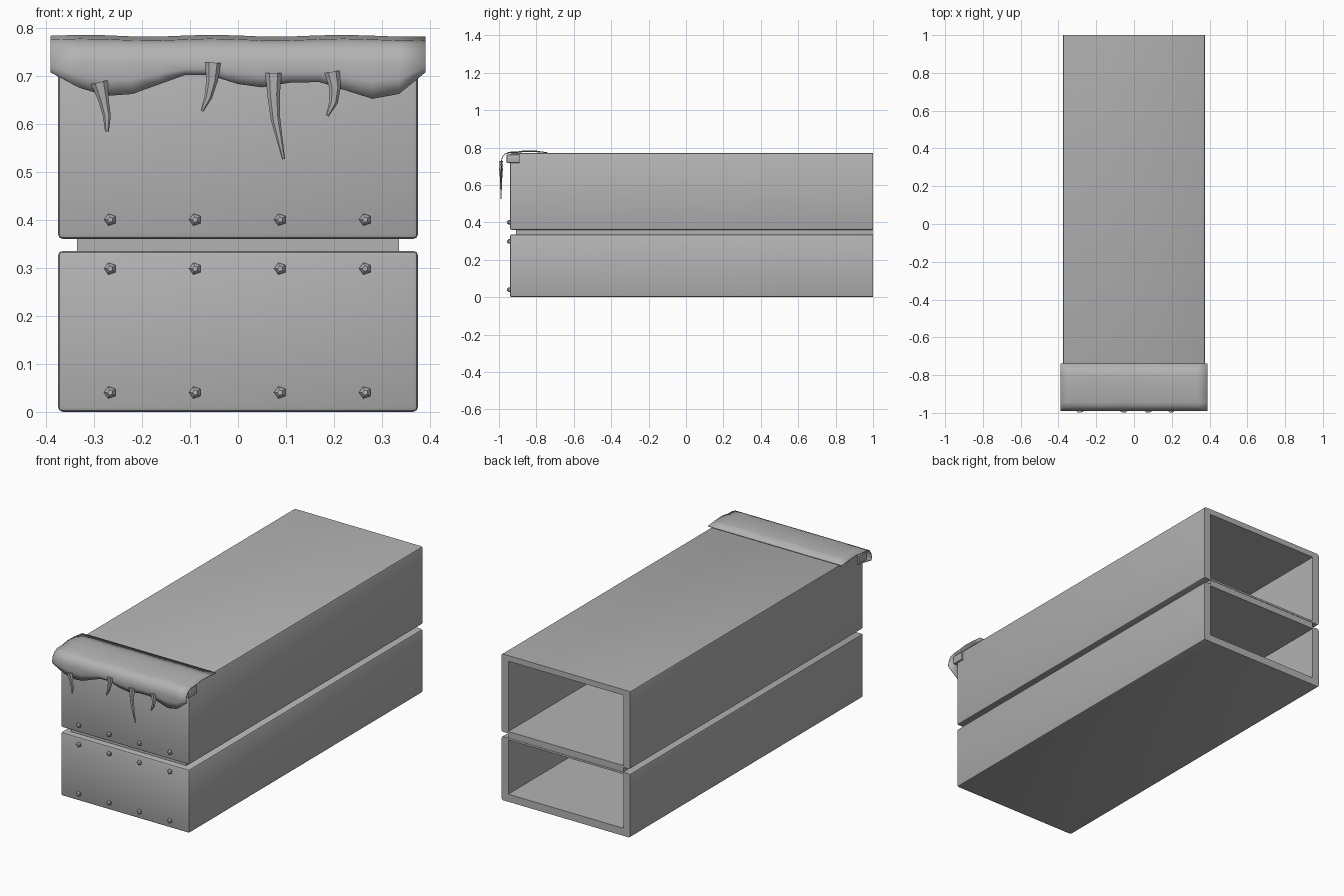
import bpy, bmesh, math
from mathutils import Vector

cube = bpy.data.objects.get("Cube")
if cube:
    bpy.data.objects.remove(cube, do_unlink=True)

grey = bpy.data.materials.new("plain grey")
grey.use_nodes = True
grey.diffuse_color = (0.45, 0.45, 0.45, 1)
grey.node_tree.nodes["Principled BSDF"].inputs["Base Color"].default_value = (0.45, 0.45, 0.45, 1)


def make(name, bm, smooth=True):
    bmesh.ops.recalc_face_normals(bm, faces=bm.faces)
    mesh = bpy.data.meshes.new(name)
    bm.to_mesh(mesh)
    bm.free()
    mesh.materials.append(grey)
    ob = bpy.data.objects.new(name, mesh)
    bpy.context.collection.objects.link(ob)
    bpy.ops.object.select_all(action='DESELECT')
    ob.select_set(True)
    bpy.context.view_layer.objects.active = ob
    if smooth:
        bpy.ops.object.shade_smooth_by_angle(angle=math.radians(35))
    return ob


def box(lo, hi, bevel=0.0):
    bm = bmesh.new()
    bmesh.ops.create_cube(bm, size=1)
    lo, hi = Vector(lo), Vector(hi)
    for v in bm.verts:
        v.co = Vector([(lo[i] + hi[i]) / 2 + v.co[i] * (hi[i] - lo[i]) for i in range(3)])
    if bevel:
        # keep the rear rim square
        edges = [e for e in bm.edges if min(v.co.y for v in e.verts) < hi.y - 0.01]
        bmesh.ops.bevel(bm, geom=edges, offset=bevel, segments=2, profile=0.5, affect='EDGES')
    return bm


def case(name, z0, z1, in0, in1):
    # bevelled block, hollowed out from the rear
    cutter = make(name + "_cutter", box((-0.335, -0.9, in0), (0.335, 1.1, in1)), False)
    ob = make(name, box((-0.375, -0.942, z0), (0.375, 1, z1), 0.01), False)
    mod = ob.modifiers.new("hollow", 'BOOLEAN')
    mod.object = cutter
    mod.solver = 'EXACT'
    bpy.ops.object.modifier_apply(modifier=mod.name)
    bpy.data.objects.remove(cutter, do_unlink=True)
    bpy.ops.object.shade_smooth_by_angle(angle=math.radians(35))


# Two stacked cases and the recessed shelf between them
case("lower_case", 0.0, 0.335, 0.04, 0.325)
case("upper_case", 0.36, 0.77, 0.37, 0.74)
make("middle_shelf", box((-0.335, -0.91, 0.328), (0.335, 0.998, 0.367)), False)

# Bar under the cloth
make("cloth_bar", box((-0.385, -0.96, 0.717), (0.385, -0.89, 0.763), 0.008))

# Five-sided bolts on the front
for row, z in enumerate((0.04, 0.298, 0.4)):
    for col in range(4):
        bm = bmesh.new()
        for y, r in ((-0.935, 0.013), (-0.948, 0.013), (-0.956, 0.006)):
            for k in range(5):
                a = math.tau * k / 5
                bm.verts.new((-0.266 + 0.177 * col - r * math.cos(a), y, z + r * math.sin(a)))
        v = list(bm.verts)
        for ring in (0, 5):
            for k in range(5):
                n = (k + 1) % 5
                bm.faces.new((v[ring + k], v[ring + n], v[ring + 5 + n], v[ring + 5 + k]))
        bm.faces.new(v[10:])
        bm.faces.new(v[:5])
        make(f"bolt_{row}_{col}", bm, False)

# Draped cloth: a side profile swept across, ending in a ragged hem
hem = [(-0.39, 0.707), (-0.33, 0.675), (-0.275, 0.658), (-0.22, 0.662), (-0.165, 0.682),
       (-0.11, 0.702), (-0.06, 0.702), (0, 0.683), (0.05, 0.676), (0.11, 0.686),
       (0.17, 0.687), (0.22, 0.671), (0.28, 0.652), (0.335, 0.662), (0.39, 0.707)]
profile = [(-0.74, 0.772), (-0.8, 0.779), (-0.86, 0.781), (-0.9, 0.775), (-0.945, 0.773),
           (-0.968, 0.765), (-0.982, 0.748), (-0.988, 0.725)]
bm = bmesh.new()
columns = []
for i, (x, low) in enumerate(hem):
    points = [(y, z + 0.002 * math.sin(i * 1.3) * (0 < j < 5)) for j, (y, z) in enumerate(profile)]
    points += [(-0.987, (0.725 + low) / 2), (-0.982, low)]
    columns.append([bm.verts.new((x, y, z)) for y, z in points])
for a, b in zip(columns, columns[1:]):
    for j in range(len(a) - 1):
        bm.faces.new((a[j], a[j + 1], b[j + 1], b[j]))
cloth = make("draped_cloth", bm)
solid = cloth.modifiers.new("thickness", 'SOLIDIFY')
solid.thickness = 0.004
solid.offset = 0


# Curved claws: six-sided tapering tubes, each point is x, z, radius
def claw(name, path):
    bm = bmesh.new()
    rings = []
    for i, (x, z, r) in enumerate(path):
        p, q = path[max(i - 1, 0)], path[min(i + 1, len(path) - 1)]
        d = Vector((q[0] - p[0], 0, q[1] - p[1])).normalized()
        side = Vector((-d.z, 0, d.x))
        rings.append([bm.verts.new(Vector((x, -0.989, z)) + side * r * math.cos(k * math.tau / 6)
                                   + Vector((0, 0.65 * r * math.sin(k * math.tau / 6), 0)))
                      for k in range(6)])
    for a, b in zip(rings, rings[1:]):
        for k in range(6):
            n = (k + 1) % 6
            bm.faces.new((a[k], a[n], b[n], b[k]))
    bm.faces.new(rings[0])
    bm.faces.new(rings[-1])
    make(name, bm)


claw("claw_1", [(-0.289, 0.686, 0.018), (-0.28, 0.65, 0.011), (-0.273, 0.615, 0.008), (-0.273, 0.584, 0.004)])
claw("claw_2", [(-0.052, 0.727, 0.017), (-0.054, 0.69, 0.012), (-0.062, 0.655, 0.008), (-0.075, 0.626, 0.003)])
claw("claw_3", [(0.074, 0.705, 0.017), (0.074, 0.66, 0.013), (0.078, 0.61, 0.01), (0.095, 0.526, 0.003)])
claw("claw_4", [(0.196, 0.708, 0.016), (0.202, 0.675, 0.012), (0.199, 0.645, 0.009), (0.186, 0.616, 0.003)])
